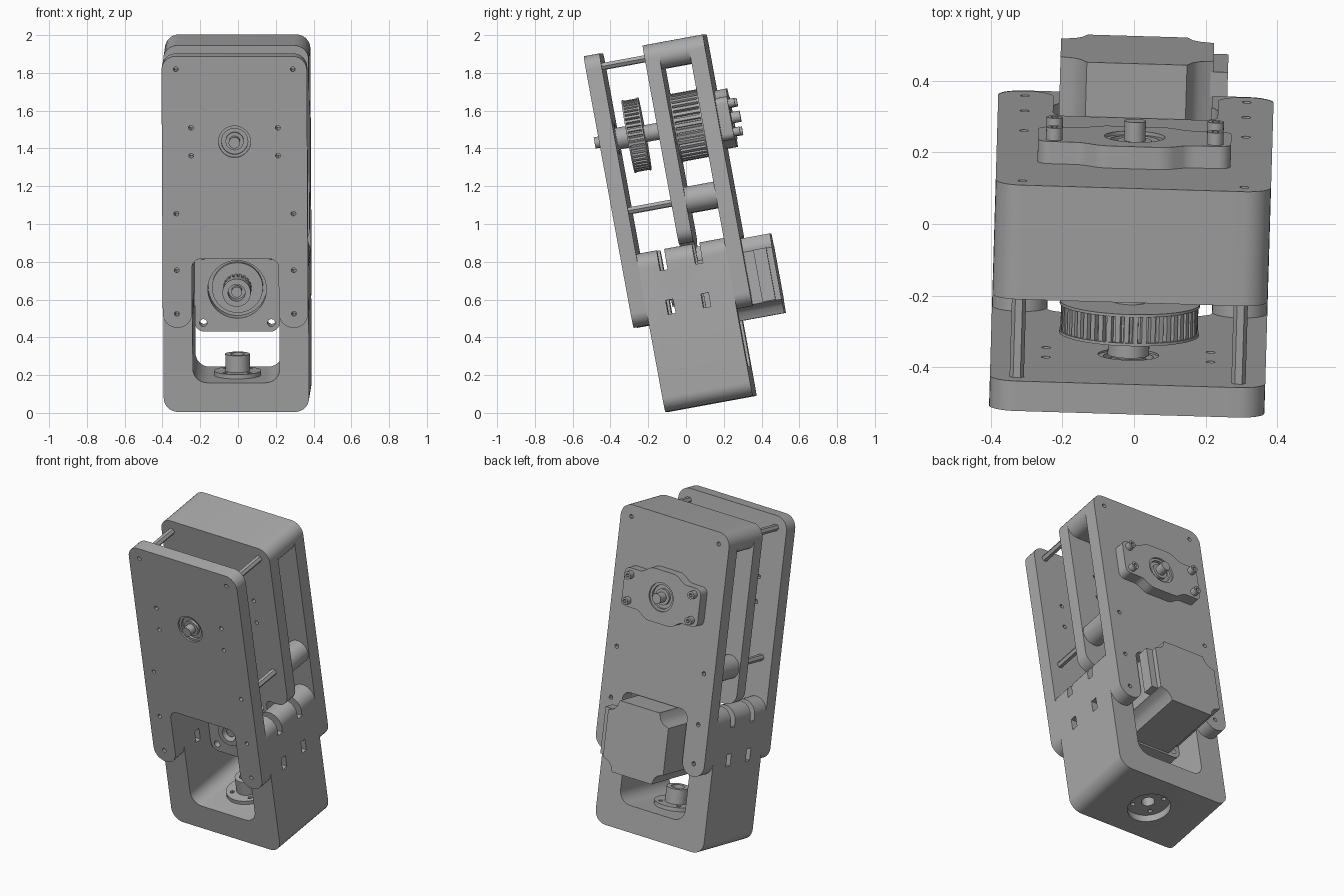
import bpy, bmesh, math
from mathutils import Matrix, Vector

if "Cube" in bpy.data.objects:
    bpy.data.objects.remove(bpy.data.objects["Cube"])

grey = bpy.data.materials.new("plain_grey")
grey.use_nodes = True
COLOUR = (0.4, 0.4, 0.4, 1)
grey.diffuse_color = COLOUR
grey.node_tree.nodes["Principled BSDF"].inputs["Base Color"].default_value = COLOUR

# The whole unit leans forward and is turned a little
LEAN = (Matrix.Translation((-0.008, -0.10, 0.005))
        @ Matrix.Rotation(math.radians(-1.7), 4, 'Z')
        @ Matrix.Rotation(math.radians(10.4), 4, 'X'))
HALF, ARM, TOP, SHAFT, MOTOR = 0.385, 0.23, 1.93, 1.47, 0.617


def circle(r, x=0, w=0, n=40):
    return [(x + r * math.cos(2 * math.pi * i / n), w + r * math.sin(2 * math.pi * i / n)) for i in range(n)]


def rounded(corners, steps=8):
    """Polygon from (x, w, radius) corners, each rounded with an arc."""
    out = []
    for i, (x, w, r) in enumerate(corners):
        p = Vector((x, w))
        a = (Vector(corners[i - 1][:2]) - p).normalized()
        b = (Vector(corners[(i + 1) % len(corners)][:2]) - p).normalized()
        if r == 0:
            out.append((x, w))
            continue
        half = a.angle(b) / 2
        c = p + (a + b).normalized() * r / math.sin(half)
        s, e = p + a * r / math.tan(half) - c, p + b * r / math.tan(half) - c
        turn = math.atan2(s.x * e.y - s.y * e.x, s.dot(e))
        for k in range(steps + 1):
            q = c + Matrix.Rotation(turn * k / steps, 2) @ s
            out.append((q.x, q.y))
    return out


def mirrored(right):
    return right + [(-x, w, r) for x, w, r in reversed(right)]


def slab(name, outline, start, end, holes=(), upright=False, place=(0, 0, 0)):
    """Extrude an outline with holes along the depth, or along the length if upright."""
    curve = bpy.data.curves.new(name, 'CURVE')
    curve.dimensions, curve.fill_mode = '2D', 'BOTH'
    curve.extrude = (end - start) / 2
    for loop in [outline, *holes]:
        sp = curve.splines.new('POLY')
        sp.points.add(len(loop) - 1)
        for pt, (x, w) in zip(sp.points, loop):
            pt.co = (x, w, 0, 1)
        sp.use_cyclic_u = True
    tmp = bpy.data.objects.new(name + "_curve", curve)
    bpy.context.collection.objects.link(tmp)
    mesh = bpy.data.meshes.new_from_object(tmp.evaluated_get(bpy.context.evaluated_depsgraph_get()))
    bpy.data.objects.remove(tmp)
    mid = (start + end) / 2
    local = (Matrix.Translation((0, 0, mid)) if upright else
             Matrix.Translation((0, mid, 0)) @ Matrix.Rotation(math.pi / 2, 4, 'X'))
    mesh.transform(LEAN @ Matrix.Translation(place) @ local)
    bm = bmesh.new()
    bm.from_mesh(mesh)
    bmesh.ops.remove_doubles(bm, verts=bm.verts, dist=0.0001)
    bmesh.ops.recalc_face_normals(bm, faces=bm.faces)
    bm.to_mesh(mesh)
    bm.free()
    mesh.materials.clear()
    mesh.materials.append(grey)
    mesh.name = name
    obj = bpy.data.objects.new(name, mesh)
    bpy.context.collection.objects.link(obj)
    return obj


def box(x0, x1, w0, w1):
    return [(x0, w0), (x1, w0), (x1, w1), (x0, w1)]


def cut(obj, cutters):
    for c in cutters:
        mod = obj.modifiers.new("cut", 'BOOLEAN')
        mod.operation, mod.solver, mod.object = 'DIFFERENCE', 'EXACT', c
    mesh = bpy.data.meshes.new_from_object(obj.evaluated_get(bpy.context.evaluated_depsgraph_get()))
    obj.modifiers.clear()
    obj.data = mesh
    for c in cutters:
        bpy.data.objects.remove(c)


def gear(r, depth, teeth, w):
    pts = []
    for i in range(teeth):
        for frac, rad in ((0, r), (0.55, r), (0.65, r - depth), (0.9, r - depth)):
            a = 2 * math.pi * (i + frac) / teeth
            pts.append((rad * math.cos(a), w + rad * math.sin(a)))
    return pts


# Front and back plates with a notch between two rounded legs
plate = rounded(mirrored([(HALF, TOP, 0.075), (HALF, 0.468, 0.077),
                          (ARM, 0.468, 0.077), (ARM, 0.84, 0.05)]))
screws = [circle(0.013, s * 0.31, w, 12) for s in (-1, 1) for w in (1.86, 1.083, 0.778, 0.544)]
flange_screws = [circle(0.013, s * 0.23, SHAFT + t, 12) for s in (-1, 1) for t in (-0.075, 0.075)]
bore = circle(0.085, 0, SHAFT)
slab("front_plate", plate, -0.085, 0, screws + flange_screws + [bore])
slab("back_plate", plate, 0.472, 0.557, screws + [bore])

# Middle plate with a tongue carrying the motor
tongue = rounded(mirrored([(HALF, TOP, 0.075), (HALF, 0.86, 0.075), (0.225, 0.86, 0.03), (0.225, 0.39, 0.05)]))
slab("middle_plate", tongue, 0.232, 0.31,
     [circle(0.155, 0, MOTOR), bore] + flange_screws
     + [circle(0.02, s * 0.18, MOTOR + t * 0.18, 16) for s in (-1, 1) for t in (-1, 1)])

# Top block, spacers and hex rods
slab("top_block", rounded(mirrored([(HALF, TOP, 0.075), (HALF, 1.79, 0.065)])), 0.3, 0.48)
for side, s in (("left", 1), ("right", -1)):
    slab(side + "_spacer", circle(0.07, s * 0.31, 1.083), 0.305, 0.475)
    for level, w in (("upper", 1.86), ("lower", 1.083)):
        slab(f"{side}_{level}_rod", circle(0.02, s * 0.31, w, 6), -0.005, 0.235)

# Base bracket: two round-topped arms joined by a floor
bracket = slab("base_bracket", rounded(mirrored(
    [(HALF, 0, 0.075), (HALF, 0.85, 0.077), (ARM, 0.85, 0.077), (ARM, 0.157, 0.075)])), 0, 0.472)
cutters = [slab("slot_cutter", box(-1, 1, lo, hi), v - 0.02, v + 0.02)
           for v in (0.13, 0.32) for lo, hi in ((0.505, 0.58), (0.74, 0.95))]
cutters.append(slab("floor_cutter", circle(0.125), -0.1, 0.3, upright=True, place=(0, 0.236, 0)))
cut(bracket, cutters)

# Coupling in the floor of the bracket
centre = (0, 0.236, 0)
flange_holes = [circle(0.013, 0.09 * math.cos(a), 0.09 * math.sin(a), 12)
                for a in (math.pi * (0.25 + k / 2) for k in range(4))]
slab("coupling_flange", circle(0.125), 0.045, 0.18, [circle(0.038)] + flange_holes, True, centre)
slab("coupling_hub", circle(0.065), 0.18, 0.27, [circle(0.038)], True, centre)

# Main shaft, collars and toothed pulleys
slab("main_shaft", circle(0.03, 0, SHAFT), -0.12, 0.665)
slab("front_collar", circle(0.058, 0, SHAFT), 0.0, 0.065)
slab("rear_collar", circle(0.045, 0, SHAFT), 0.15, 0.31)
for name, r, teeth, v0, v1 in (("front_pulley", 0.192, 48, 0.06, 0.15), ("rear_pulley", 0.182, 36, 0.315, 0.468)):
    slab(name, gear(r, 0.015, teeth, SHAFT), v0 + 0.008, v1 - 0.008)
    for k, v in enumerate((v0, v1 - 0.008)):
        slab(f"{name}_rim_{k + 1}", circle(r + 0.004, 0, SHAFT, 64), v, v + 0.008)

# Bearings: outer ring, recessed web, inner ring
for name, v0, v1 in (("front_bearing", -0.075, -0.005), ("middle_bearing", 0.24, 0.305), ("rear_bearing", 0.535, 0.61)):
    for part, ro, ri, inset in (("outer", 0.086, 0.07, 0), ("web", 0.071, 0.047, 0.015), ("inner", 0.048, 0.029, 0)):
        slab(f"{name}_{part}", circle(ro, 0, SHAFT), v0 + inset, v1 - inset, [circle(ri, 0, SHAFT)])

# Bearing housing with four bolts behind the back plate
quarter = [(0.09, 0.157, 0.08), (0.15, 0.115, 0.06), (0.27, 0.115, 0.035)]
right = quarter + [(x, -h, r) for x, h, r in reversed(quarter)]
slab("bearing_housing", rounded(mirrored([(x, SHAFT + h, r) for x, h, r in right])), 0.557, 0.62, [bore])
for i, (s, t) in enumerate([(s, t) for s in (-1, 1) for t in (-1, 1)]):
    at = (s * 0.225, SHAFT + t * 0.077)
    slab(f"housing_bolt_{i + 1}", circle(0.023, *at, 20), 0.615, 0.655, [circle(0.012, *at, 6)])

# Motor with notched corners, connector, drive pulley and hub
side = 0.214
edge = [(side, 0.14), (0.175, 0.155), (0.155, 0.175), (0.14, side)]
body = []
for k in range(4):
    spin = Matrix.Rotation(k * math.pi / 2, 2)
    body += [tuple(spin @ Vector(p) + Vector((0, MOTOR))) for p in edge]
slab("motor_body", body, 0.31, 0.71)
slab("motor_connector", box(0.2, 0.255, 0.48, 0.76), 0.61, 0.68)
slab("motor_boss", circle(0.135, 0, MOTOR), 0.28, 0.315)
slab("motor_pulley", gear(0.075, 0.01, 20, MOTOR), 0.2, 0.285)
slab("motor_hub", circle(0.075, 0, MOTOR), 0.13, 0.2, [circle(0.045, 0, MOTOR)])
slab("motor_shaft", circle(0.028, 0, MOTOR), 0.15, 0.29)

# Smooth round surfaces, keep edges sharp
bpy.ops.object.select_all(action='DESELECT')
for obj in bpy.context.collection.objects:
    if obj.type == 'MESH':
        obj.select_set(True)
        bpy.context.view_layer.objects.active = obj
bpy.ops.object.shade_smooth_by_angle(angle=math.radians(30))
